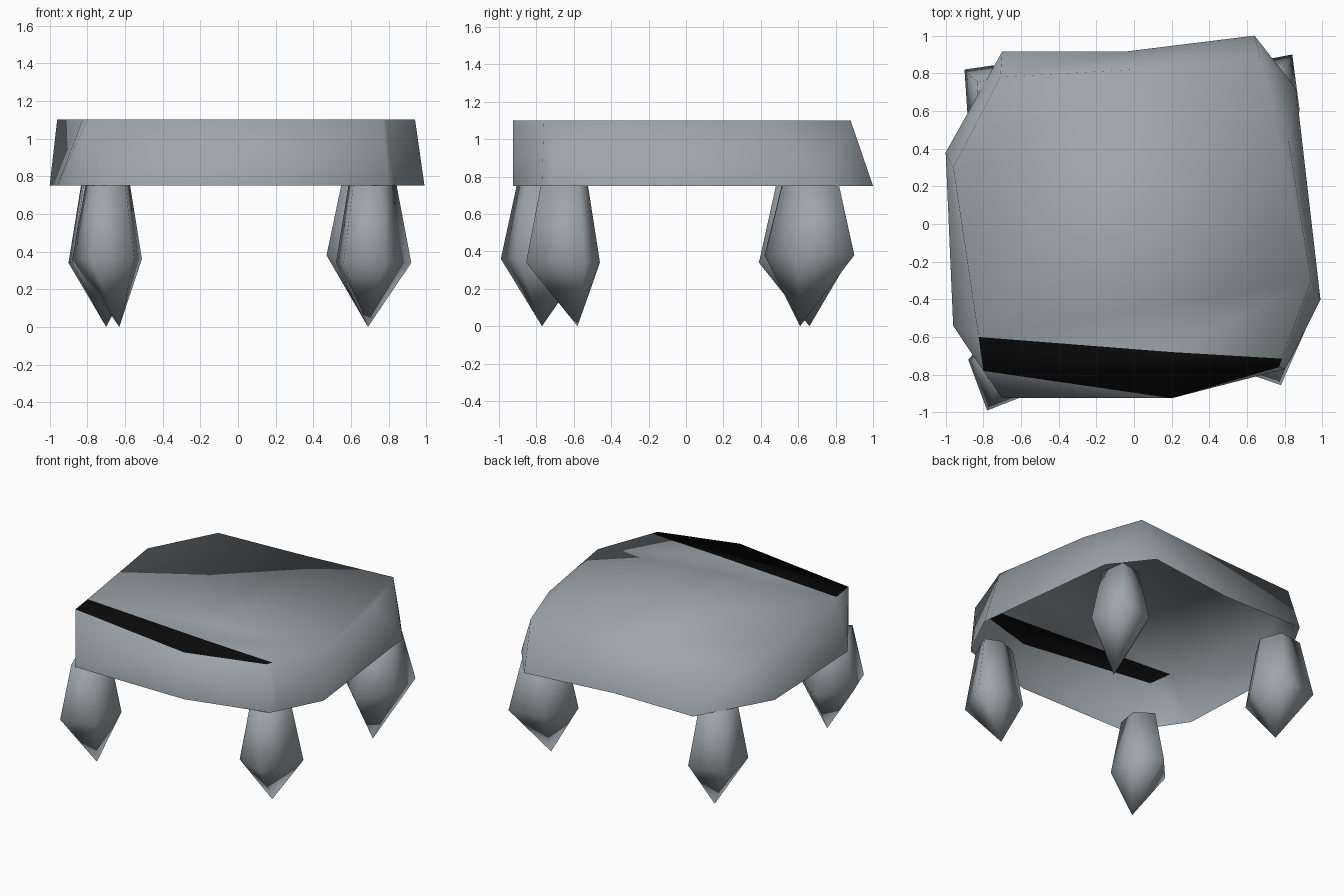
import bpy

if "Cube" in bpy.data.objects:
    bpy.data.objects.remove(bpy.data.objects["Cube"])


def material(name, rgb):
    m = bpy.data.materials.new(name)
    m.diffuse_color = (*rgb, 1.0)
    m.use_nodes = True
    m.node_tree.nodes["Principled BSDF"].inputs["Base Color"].default_value = m.diffuse_color
    return m


GREY = material("slate grey", (0.34, 0.38, 0.41))
BLACK = material("black", (0.003, 0.003, 0.003))


def make_object(name, verts, faces, mats, black_faces=()):
    me = bpy.data.meshes.new(name)
    me.from_pydata(verts, [], faces)
    for m in mats:
        me.materials.append(m)
    for p in me.polygons:
        p.use_smooth = True
        if p.index in black_faces:
            p.material_index = 1
    me.update()
    ob = bpy.data.objects.new(name, me)
    bpy.context.collection.objects.link(ob)
    return ob


def walls(lower, upper, n):
    """Side faces between two rings that start at the given vertex indices."""
    return [(lower + i, lower + (i + 1) % n, upper + (i + 1) % n, upper + i)
            for i in range(n)]


# Table top: irregular hollow slab, open underneath
rim = [(-.70, -.925), (.20, -.925), (.80, -.77), (.83, -.72), (.99, -.40),
       (.86, .72), (.64, 1.0), (-.05, .915), (-.70, .915), (-1.0, .38), (-.96, -.54)]
top = [(-.80, -.78), (.20, -.925), (.77, -.76), (.785, -.715), (.94, -.30),
       (.82, .45), (.67, .88), (-.01, .82), (-.71, .78), (-.96, .30), (-.825, -.60)]
n = len(rim)
verts = [(x, y, .75) for x, y in rim] + [(x, y, 1.1) for x, y in top]
verts.append((.20, -.68, 1.1))  # bend in the edge of the black strip
faces = walls(0, n, n)
faces.append([n + i for i in range(3, 11)] + [2 * n])      # grey surface
faces.append([n + i for i in (10, 0, 1, 2, 3)] + [2 * n])  # black front strip
make_object("table_top", verts, faces, [GREY, BLACK], {n + 1})


# Legs: five-sided crystals, widest at the middle, pointed at the floor
def leg(name, tip, mid, z_mid):
    k = len(mid)
    cx = sum(p[0] for p in mid) / k
    cy = sum(p[1] for p in mid) / k
    v = [(x, y, z_mid) for x, y in mid]
    v += [(cx + .64 * (x - cx), cy + .64 * (y - cy), .75) for x, y in mid]
    v.append((*tip, 0))
    f = walls(0, k, k)
    f += [((i + 1) % k, i, 2 * k) for i in range(k)]
    f.append(list(range(k, 2 * k)))
    make_object(name, v, f, [GREY])


leg("front_left_leg", (-.63, -.77),
    [(-.78, -.99), (-.55, -.90), (-.51, -.65), (-.70, -.52), (-.88, -.72)], .36)
leg("front_right_leg", (.69, -.58),
    [(.78, -.855), (.92, -.54), (.74, -.46), (.52, -.55), (.56, -.78)], .34)
leg("back_right_leg", (.69, .61),
    [(.84, .90), (.88, .60), (.66, .42), (.47, .60), (.58, .85)], .38)
leg("back_left_leg", (-.70, .66),
    [(-.90, .82), (-.88, .52), (-.66, .39), (-.52, .62), (-.62, .86)], .34)
